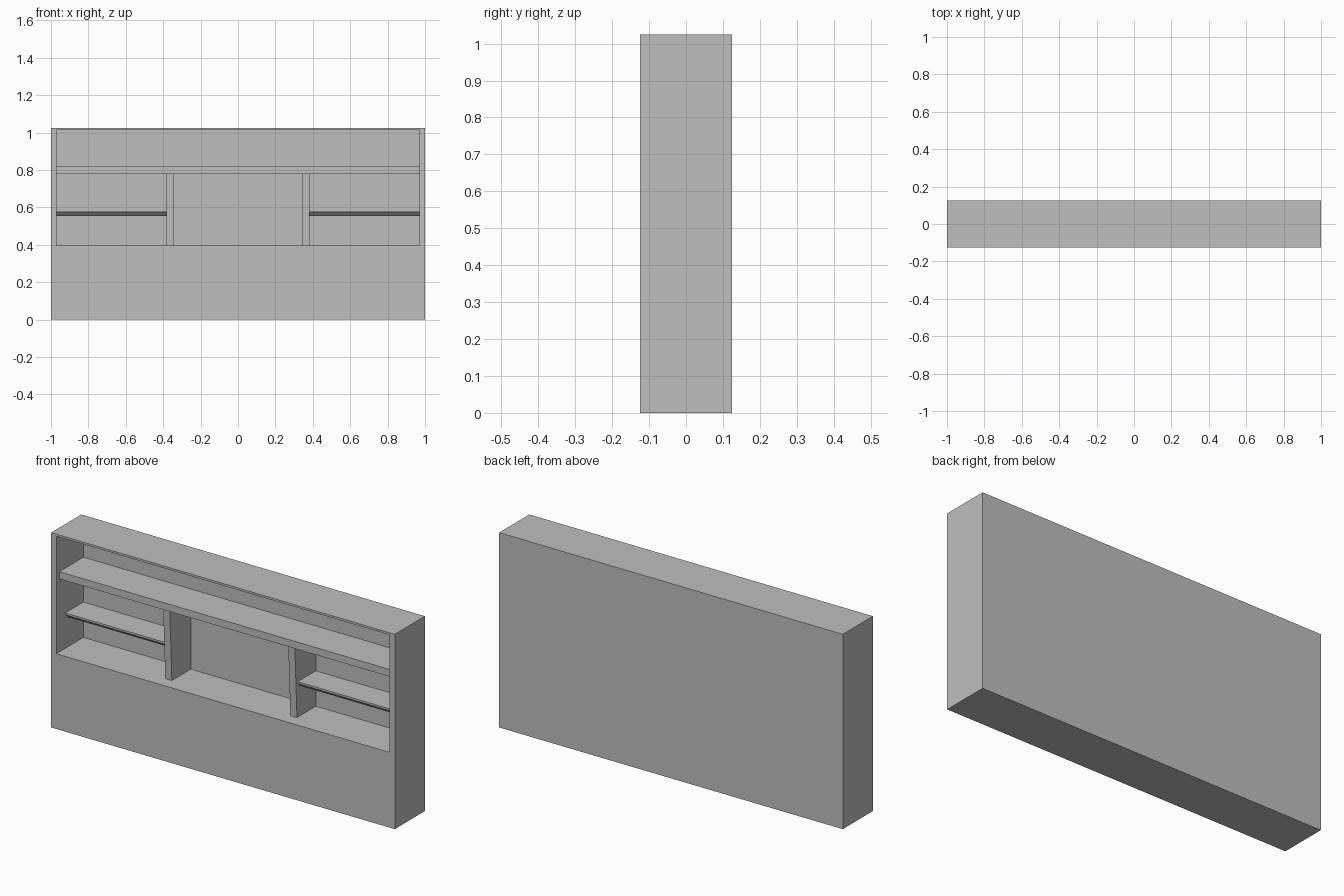
import bpy
import bmesh

if "Cube" in bpy.data.objects:
    bpy.data.objects.remove(bpy.data.objects["Cube"], do_unlink=True)

GREY = (0.52, 0.52, 0.52, 1.0)
grey = bpy.data.materials.new("plain_grey")
grey.use_nodes = True
grey.diffuse_color = GREY
grey.node_tree.nodes["Principled BSDF"].inputs["Base Color"].default_value = GREY

# Main sizes
HALF_WIDTH, HALF_DEPTH, HEIGHT = 1.0, 0.125, 1.025
OPEN_X, OPEN_BOTTOM, OPEN_TOP = 0.97, 0.396, 1.014
BACK_Y = 0.10
SHELF_BOTTOM, SHELF_TOP = 0.78, 0.818
DIVIDER_IN, DIVIDER_OUT = 0.345, 0.383


def finish(name, bm):
    bmesh.ops.recalc_face_normals(bm, faces=bm.faces)
    mesh = bpy.data.meshes.new(name)
    bm.to_mesh(mesh)
    bm.free()
    mesh.materials.append(grey)
    obj = bpy.data.objects.new(name, mesh)
    bpy.context.collection.objects.link(obj)
    return obj


def extrude_profile(name, profile, x0, x1):
    """Sweep a (y, z) profile along x."""
    bm = bmesh.new()
    face = bm.faces.new([bm.verts.new((x0, y, z)) for y, z in profile])
    result = bmesh.ops.extrude_face_region(bm, geom=[face], use_keep_orig=True)
    verts = [g for g in result["geom"] if isinstance(g, bmesh.types.BMVert)]
    bmesh.ops.translate(bm, verts=verts, vec=(x1 - x0, 0, 0))
    return finish(name, bm)


# Case: a box whose front is inset and pushed back to form the recess
bm = bmesh.new()
bmesh.ops.create_cube(bm, size=2)
for v in bm.verts:
    v.co.x *= HALF_WIDTH
    v.co.y *= HALF_DEPTH
    v.co.z = HEIGHT if v.co.z > 0 else 0
front = min(bm.faces, key=lambda f: f.calc_center_median().y)
bmesh.ops.inset_region(bm, faces=[front], thickness=0.01)
middle = HEIGHT / 2
for v in front.verts:
    v.co.x = OPEN_X if v.co.x > 0 else -OPEN_X
    v.co.z = OPEN_TOP if v.co.z > middle else OPEN_BOTTOM
recess = bmesh.ops.extrude_discrete_faces(bm, faces=[front])["faces"][0]
for v in recess.verts:
    v.co.y = BACK_Y
finish("headboard_case", bm)

# Long upper shelf
extrude_profile("long_shelf",
                [(-0.10, SHELF_BOTTOM), (-0.10, SHELF_TOP),
                 (BACK_Y, SHELF_TOP), (BACK_Y, SHELF_BOTTOM)],
                -OPEN_X, OPEN_X)

# Dividers with a raked front edge, and small shelves with a chamfered lip
divider_profile = [(-0.057, OPEN_BOTTOM), (-0.075, SHELF_BOTTOM),
                   (BACK_Y, SHELF_BOTTOM), (BACK_Y, OPEN_BOTTOM)]
shelf_profile = [(-0.05, 0.572), (-0.05, 0.582), (BACK_Y, 0.582),
                 (BACK_Y, 0.553), (-0.03, 0.553)]
for side, sign in (("left", 1), ("right", -1)):
    extrude_profile(side + "_divider", divider_profile,
                    sign * DIVIDER_IN, sign * DIVIDER_OUT)
    extrude_profile(side + "_small_shelf", shelf_profile,
                    sign * DIVIDER_OUT, sign * OPEN_X)
